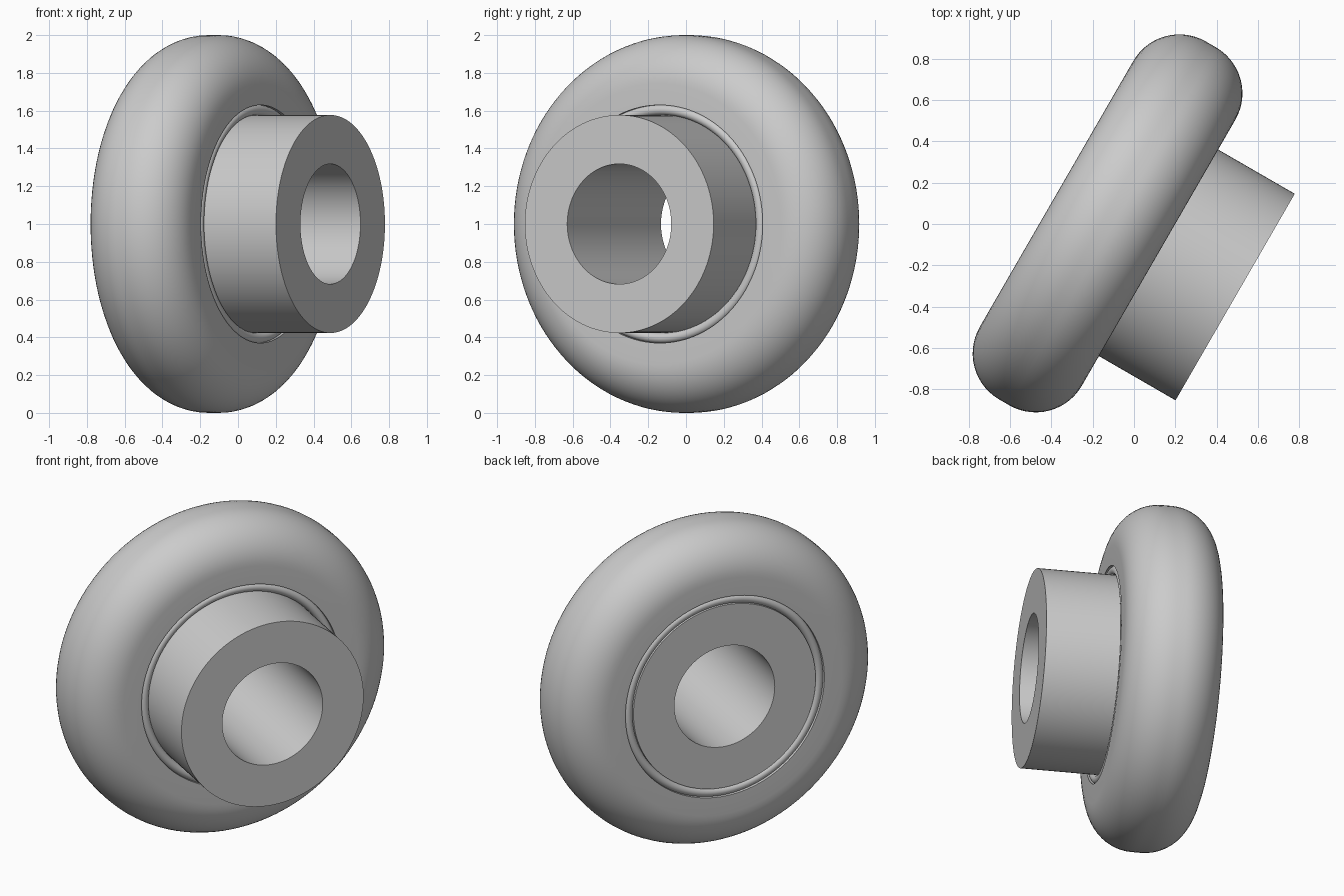
import bpy, bmesh
from math import sin, cos, pi, radians
from mathutils import Matrix, Vector

if "Cube" in bpy.data.objects:
    bpy.data.objects.remove(bpy.data.objects["Cube"], do_unlink=True)

grey = bpy.data.materials.new("plain grey")
grey.use_nodes = True
colour = (0.6, 0.6, 0.6, 1)
grey.diffuse_color = colour
grey.node_tree.nodes["Principled BSDF"].inputs["Base Color"].default_value = colour

# The wheel axle is horizontal, turned 30 degrees towards the front
axle = Vector((cos(radians(30)), -sin(radians(30)), 0))
placement = Matrix.Translation((-0.128, 0.003, 1)) @ axle.to_track_quat('Z', 'Y').to_matrix().to_4x4()


def arc(radius, along, size, start, end, steps):
    """Points (radius, along axle) on a circular arc, angles in degrees."""
    angles = [radians(start + (end - start) * i / steps) for i in range(steps + 1)]
    return [(radius + size * cos(a), along + size * sin(a)) for a in angles]


def lathe(name, profile, segments=128):
    """Revolve a closed section about the axle."""
    bm = bmesh.new()
    rings = []
    for i in range(segments):
        a = 2 * pi * i / segments
        rings.append([bm.verts.new(placement @ Vector((r * cos(a), r * sin(a), h))) for r, h in profile])
    count = len(profile)
    for i in range(segments):
        here, after = rings[i], rings[(i + 1) % segments]
        for j in range(count):
            k = (j + 1) % count
            bm.faces.new((here[j], after[j], after[k], here[k]))
    bmesh.ops.recalc_face_normals(bm, faces=bm.faces)
    mesh = bpy.data.meshes.new(name)
    bm.to_mesh(mesh)
    bm.free()
    mesh.materials.append(grey)
    obj = bpy.data.objects.new(name, mesh)
    bpy.context.collection.objects.link(obj)
    bpy.ops.object.select_all(action='DESELECT')
    obj.select_set(True)
    bpy.context.view_layer.objects.active = obj
    bpy.ops.object.shade_smooth_by_angle(angle=radians(30))
    return obj


# Tyre: flat sides, generously rounded shoulders
half_width, shoulder = 0.285, 0.257
crown = half_width - shoulder
lathe("tyre", [(0.63, -half_width)]
      + arc(1 - shoulder, -crown, shoulder, -90, 0, 14)
      + arc(1 - shoulder, crown, shoulder, 0, 90, 14)
      + [(0.63, half_width)])

# Hub: thick tube flush at the back, protruding at the front
lathe("hub", [(0.318, -0.28), (0.577, -0.28), (0.577, 0.713), (0.318, 0.713)])

# Round bead between hub and tyre on each side
bead = 0.027
for side, label in ((1, "front_bead"), (-1, "back_bead")):
    lathe(label, arc(0.604, side * (half_width - bead), bead, 0, 345, 23))
